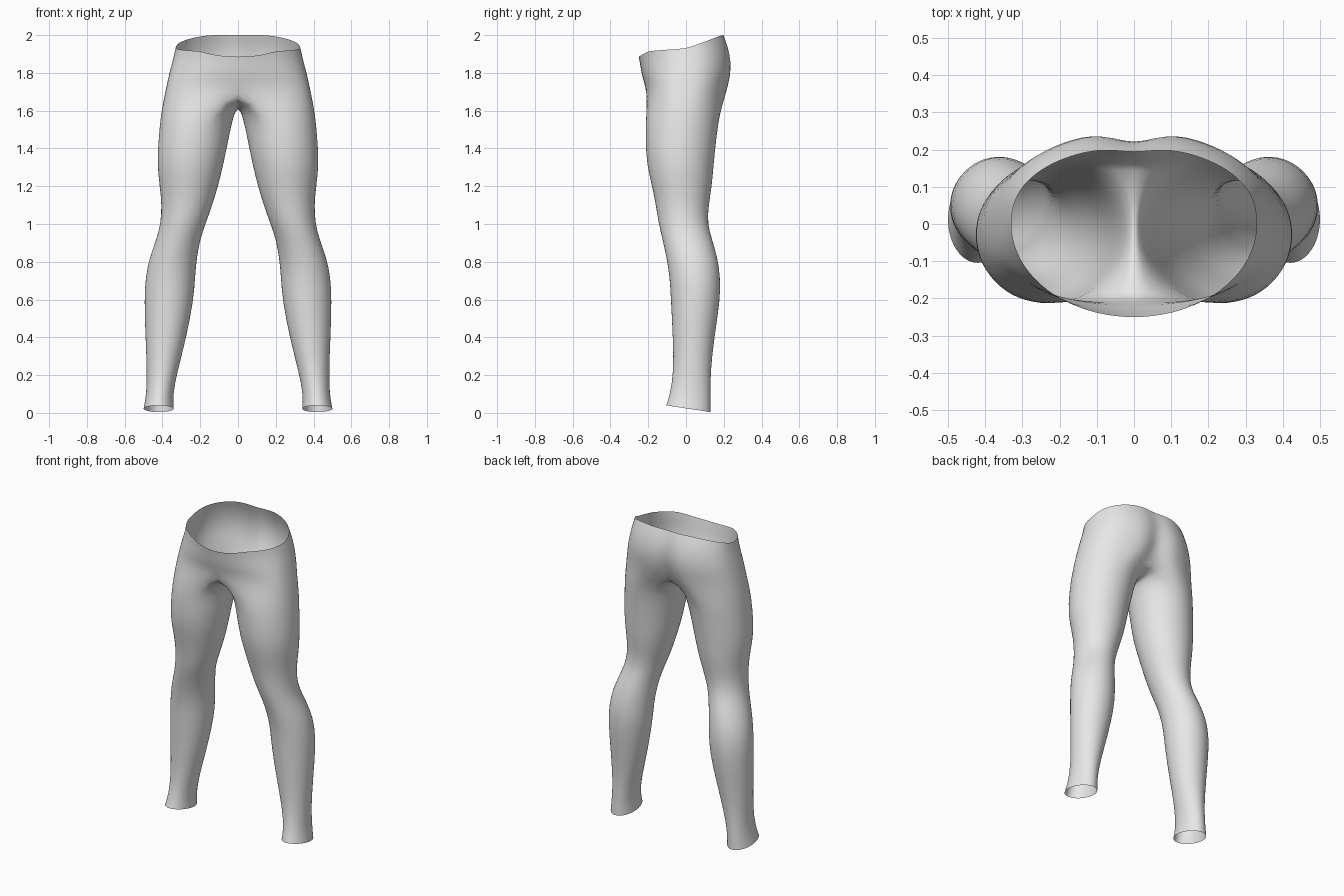
import bpy, bmesh
from math import sin, cos, radians, exp

cube = bpy.data.objects.get("Cube")
if cube:
    bpy.data.objects.remove(cube, do_unlink=True)

SIDES = 32              # points around a leg
OUTER = 21              # points of a leg that continue up into the hip
STEP = 360 / SIDES
START = -STEP * (OUTER - 1) / 2

# Leg sections: height, inner x, outer x, front y, back y
LEG = [
    (.022, .34, .5, -.105, .13),
    (.1, .345, .485, -.085, .13),
    (.22, .32, .482, -.065, .13),
    (.4, .273, .49, -.07, .15),
    (.6, .234, .497, -.08, .182),
    (.72, .227, .49, -.087, .182),
    (.82, .218, .47, -.103, .168),
    (.92, .2, .432, -.125, .138),
    (1.0, .172, .41, -.145, .114),
    (1.1, .135, .404, -.16, .12),
    (1.2, .105, .415, -.18, .138),
    (1.32, .075, .43, -.21, .147),
    (1.46, .048, .42, -.215, .162),
    (1.58, .022, .41, -.212, .178),
]

# Hip sections: share of the way up, half width, front y, back y, cleft depth, front roundness
HIP = [
    (0, .388, -.21, .225, .06, .65),
    (.3, .373, -.228, .25, .045, .8),
    (.55, .358, -.238, .252, .033, .9),
    (.8, .342, -.245, .235, .024, 1),
    (1, .331, -.251, .208, .016, 1),
]

# Waist edge height against depth
WAIST = [(-.25, 1.885), (-.2, 1.915), (0, 1.93), (.1, 1.965), (.19, 2.0)]


def interp(table, v):
    """Piecewise linear lookup, clamped at both ends."""
    if v <= table[0][0]:
        return table[0][1]
    for (a, fa), (b, fb) in zip(table, table[1:]):
        if v <= b:
            return fa + (fb - fa) * (v - a) / (b - a)
    return table[-1][1]


def leg_ring(z, inner, outer, front, back):
    """Closed oval around the left leg; the lowest one tilts to form the hem."""
    tilt = -.15 if z < .05 else 0
    points = []
    for j in range(SIDES):
        a = radians(START + STEP * j)
        y = (back - front) / 2 * sin(a)
        x = (inner + outer) / 2 + (outer - inner) / 2 * cos(a)
        points.append((x, y + (front + back) / 2, z + tilt * y))
    return points


def hip_ring(share, width, front, back, cleft, roundness):
    """Open half loop from the front centre round the side to the back centre."""
    points = []
    for j in range(OUTER):
        a = radians(-90 + 180 * j / (OUTER - 1))
        c, s = max(cos(a), 0), sin(a)
        x = 0 if j in (0, OUTER - 1) else width * c
        if s < 0:
            y = front * abs(s) ** roundness
        else:
            y = back * s ** .85 - cleft * exp(-(x / .06) ** 2)
        low = 1.69 + (.02 if s < 0 else 0) * s * s
        points.append((x, y, low + (interp(WAIST, y) - low) * share))
    return points


def crotch_seam(front, back):
    """Centre-line points joining the back of the lowest hip loop to its front."""
    points = []
    for j in range(OUTER, SIDES):
        s = sin(radians(START + STEP * j)) / sin(radians(-START))
        end = back if s > 0 else front
        points.append((0, end[1] * abs(s), 1.62 + (end[2] - 1.62) * s * s))
    return points


# Left half of the garment
bm = bmesh.new()


def add(points):
    return [bm.verts.new(p) for p in points]


def bridge(low, high, closed):
    count = len(high)
    for i in range(count if closed else count - 1):
        k = (i + 1) % count
        bm.faces.new((low[i], low[k], high[k], high[i]))


hips = [hip_ring(*row) for row in HIP]
rings = [leg_ring(*row) for row in LEG]
rings.append(hips[0] + crotch_seam(hips[0][0], hips[0][-1]))
rings = [add(r) for r in rings]
for low, high in zip(rings, rings[1:]):
    bridge(low, high, True)

loop = rings[-1][:OUTER]
for points in hips[1:]:
    upper = add(points)
    bridge(loop, upper, False)
    loop = upper

for face in bm.faces:
    face.smooth = True
mesh = bpy.data.meshes.new("leggings")
bm.to_mesh(mesh)
bm.free()

leggings = bpy.data.objects.new("leggings", mesh)
bpy.context.collection.objects.link(leggings)

# Mirror to the right half and round the surface
mirror = leggings.modifiers.new("mirror", 'MIRROR')
mirror.use_clip = True
mirror.merge_threshold = .001
smooth = leggings.modifiers.new("smooth", 'SUBSURF')
smooth.levels = smooth.render_levels = 1

# Plain grey fabric
fabric = bpy.data.materials.new("light grey fabric")
fabric.use_nodes = True
colour = (.8, .8, .8, 1)
fabric.diffuse_color = colour
fabric.node_tree.nodes["Principled BSDF"].inputs["Base Color"].default_value = colour
mesh.materials.append(fabric)
